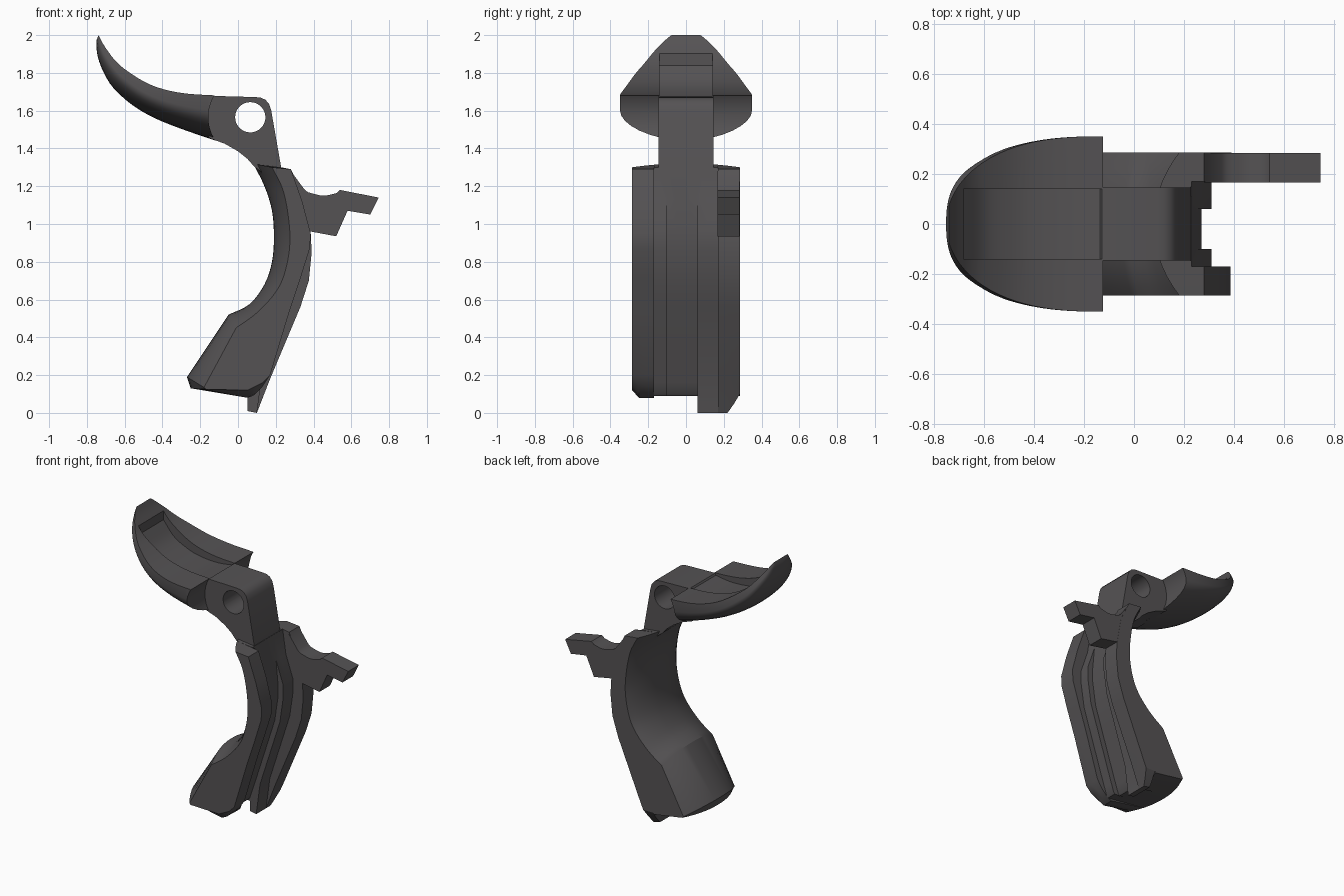
import bpy, bmesh, math
from mathutils import Vector

if "Cube" in bpy.data.objects:
    bpy.data.objects.remove(bpy.data.objects["Cube"])


def finish(name, bm):
    bmesh.ops.remove_doubles(bm, verts=bm.verts, dist=1e-5)
    bmesh.ops.recalc_face_normals(bm, faces=bm.faces)
    bmesh.ops.triangulate(bm, faces=[f for f in bm.faces if len(f.verts) > 4])
    me = bpy.data.meshes.new(name)
    bm.to_mesh(me)
    bm.free()
    ob = bpy.data.objects.new(name, me)
    bpy.context.collection.objects.link(ob)
    return ob


def loft(name, sections):
    """Skin a list of equal-length closed loops and cap both ends."""
    bm = bmesh.new()
    rings = [[bm.verts.new(p) for p in s] for s in sections]
    n = len(rings[0])
    for a, b in zip(rings, rings[1:]):
        for i in range(n):
            j = (i + 1) % n
            bm.faces.new((a[i], a[j], b[j], b[i]))
    bm.faces.new(rings[0])
    bm.faces.new(rings[-1])
    return finish(name, bm)


def prism(name, pts, y0, y1):
    return loft(name, [[(x, y, z) for x, z in pts] for y in (y0, y1)])


def cylinder(name, x, z, r, n=64):
    pts = [(x + r * math.cos(2 * math.pi * i / n), z + r * math.sin(2 * math.pi * i / n)) for i in range(n)]
    return prism(name, pts, -0.6, 0.6)


def boolean(ob, other, op):
    m = ob.modifiers.new("bool", 'BOOLEAN')
    m.operation, m.solver, m.object = op, 'EXACT', other
    bpy.context.view_layer.objects.active = ob
    bpy.ops.object.modifier_apply(modifier=m.name)
    bpy.data.objects.remove(other)


def spline(pts, n=4):
    """Catmull-Rom through points of any dimension."""
    P = [Vector(p) for p in pts]
    P = [2 * P[0] - P[1]] + P + [2 * P[-1] - P[-2]]
    out = []
    for a, b, c, d in zip(P, P[1:], P[2:], P[3:]):
        for k in range(n):
            t = k / n
            out.append(0.5 * (2 * b + (c - a) * t + (2 * a - 5 * b + 4 * c - d) * t * t
                              + (3 * b - a - 3 * c + d) * t ** 3))
    return out + [P[-2]]


# Grip body: rounded back, stepped channel on the inner side
back_mid = [(-.25, .13), (-.27, .19)] + spline(
    [(-.05, .52), (.06, .575), (.14, .68), (.18, .8), (.19, .93), (.18, 1.07), (.14, 1.2), (.08, 1.32)])
back_side = [(-.17, .125), (-.18, .135)] + spline(
    [(-.01, .45), (.1, .53), (.2, .64), (.25, .75), (.275, .9), (.265, 1.05), (.235, 1.19), (.18, 1.3)])
wall_a = [(.05, .08), (.09, .1), (.13, .14), (.17, .2), (.27, .53), (.33, .71), (.38, .87),
          (.385, .95), (.34, 1.12), (.28, 1.29)]
wall_a_end = [(.05, .12), (.09, .14), (.13, .16)] + wall_a[3:]
wall_b = [(.05, .08), (.05, .01), (.1, 0), (.17, .18), (.33, .56), (.375, .7), (.39, .85),
          (.385, .95), (.35, 1.15), (.28, 1.29)]
wall_b_end = [(.05, .09), (.06, .1), (.135, .1)] + wall_b[3:]
floor = [(.04, .09), (.05, .1), (.07, .16), (.09, .22), (.2, .56), (.245, .7), (.27, .87),
         (.27, .97), (.255, 1.13), (.23, 1.3)]
ledge_a = [(x + .04, z) for x, z in floor[:8]] + floor[8:]
ledge_b = wall_b[:3] + ledge_a[3:]
strips = [(-.285, wall_a_end), (-.25, wall_a), (-.21, wall_a), (-.17, wall_a),
          (-.17, ledge_a), (-.135, ledge_a), (-.1, ledge_a),
          (-.1, floor), (-.05, floor), (0, floor), (.06, floor),
          (.06, ledge_b), (.11, ledge_b), (.17, ledge_b),
          (.17, wall_b), (.22, wall_b), (.255, wall_b), (.285, wall_b_end)]
strips[-2] = (.255, [tuple((p + q) / 2 for p, q in zip(a, b)) for a, b in zip(wall_b, wall_b_end)])
sections = []
for y, front in strips:
    t = abs(y / .285) ** 2.2
    back = [Vector(m).lerp(Vector(s), t) for m, s in zip(back_mid, back_side)]
    sections.append([(p[0], y, p[1]) for p in back + front[::-1]])
grip = loft("grip_lever", sections)

# Flared tail: slanted sections, each (top x, top z, bottom x, bottom z)
stations = spline([(-.738, 2.0, -.75, 1.97), (-.715, 1.955, -.747, 1.91), (-.685, 1.91, -.735, 1.86),
                   (-.65, 1.865, -.71, 1.8), (-.6, 1.82, -.66, 1.72), (-.5, 1.755, -.56, 1.63),
                   (-.4, 1.715, -.44, 1.56), (-.27, 1.69, -.29, 1.5), (-.1, 1.68, -.1, 1.435)], 3)
sections = []
for tx, tz, bx, bz in stations:
    u = max(0, (-.13 - tx) / .62)
    w = .35 * math.sqrt(max(0, 1 - u ** 2.5))
    ring = [(tx, -w, tz), (tx, w, tz)]
    for i in range(17):
        a = math.pi * i / 16
        f = .35 + .65 * math.sin(a)
        ring.append((tx + (bx - tx) * f, w * math.cos(a), tz + (bz - tz) * f))
    sections.append(ring)
tail = loft("tail", sections)
groove = spline([(-.68, 1.84), (-.6, 1.745), (-.5, 1.69), (-.4, 1.66), (-.25, 1.65), (-.1, 1.672)])
boolean(tail, prism("groove_cutter", [(-.68, 2.2)] + groove + [(-.1, 2.2)], -.14, .14), 'DIFFERENCE')
boolean(tail, cylinder("clearance_cutter", .065, 1.565, .222), 'DIFFERENCE')

# Pivot hub and neck
hub = prism("pivot_hub", [(-.128, 1.678), (-.17, 1.61), (-.18, 1.5), (-.15, 1.454), (-.07, 1.425), (0, 1.385),
                          (.05, 1.345), (.085, 1.305), (.17, 1.24), (.238, 1.24), (.225, 1.32), (.176, 1.6),
                          (.165, 1.635), (.145, 1.658), (.12, 1.669), (.09, 1.672)], -.145, .145)

# Release arm on the far wall
arm = prism("release_arm", [(.28, 1.28), (.35, 1.185)] + spline([(.37, 1.168), (.45, 1.15), (.52, 1.163)])
            + [(.54, 1.18), (.745, 1.14), (.7, 1.05), (.58, 1.07), (.52, .935), (.36, .965), (.29, 1.1)],
            .166, .284)

for part in (hub, tail, arm):
    boolean(grip, part, 'UNION')
boolean(grip, cylinder("pin_hole_cutter", .065, 1.565, .08, 48), 'DIFFERENCE')

# Dark metal finish
mat = bpy.data.materials.new("dark_metal")
mat.diffuse_color = (.09, .085, .088, 1)
mat.use_nodes = True
mat.node_tree.nodes["Principled BSDF"].inputs["Base Color"].default_value = mat.diffuse_color
grip.data.materials.clear()
grip.data.materials.append(mat)
for p in grip.data.polygons:
    p.material_index = 0
bpy.ops.object.select_all(action='DESELECT')
grip.select_set(True)
bpy.context.view_layer.objects.active = grip
bpy.ops.object.shade_smooth_by_angle(angle=math.radians(30))
